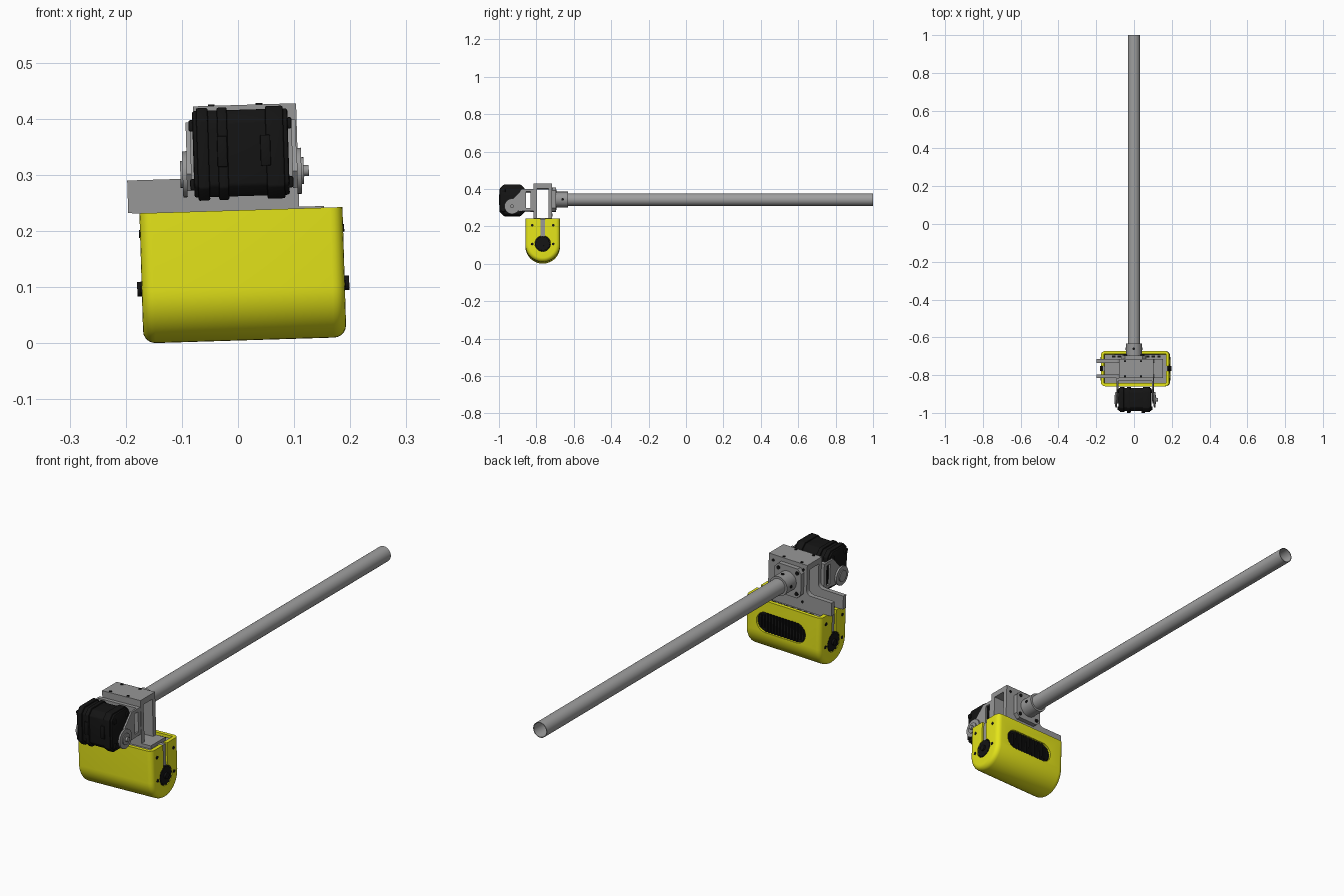
import bpy, bmesh, math
from mathutils import Matrix, Vector

if "Cube" in bpy.data.objects:
    bpy.data.objects.remove(bpy.data.objects["Cube"])

def material(name, c):
    m = bpy.data.materials.new(name)
    m.diffuse_color = (*c, 1)
    m.use_nodes = True
    m.node_tree.nodes["Principled BSDF"].inputs["Base Color"].default_value = m.diffuse_color
    return m

YELLOW = material("yellow paint", (0.78, 0.78, 0.01))
GRAY = material("gray metal", (0.31, 0.31, 0.31))
TUBE = material("tube gray", (0.35, 0.35, 0.35))
BLACK = material("black plastic", (0.007, 0.007, 0.007))

YC = -0.766           # centre of the head along y
AXIS_Z = 0.343        # height of the tube axis
# whole tool is rolled slightly about the tube axis
ROLL = (Matrix.Translation((0, 0, AXIS_Z)) @ Matrix.Rotation(math.radians(-1.75), 4, 'Y')
        @ Matrix.Translation((0, 0, -AXIS_Z)))

def finish(name, bm, mat):
    bmesh.ops.recalc_face_normals(bm, faces=bm.faces)
    me = bpy.data.meshes.new(name)
    bm.to_mesh(me)
    bm.free()
    me.materials.append(mat)
    ob = bpy.data.objects.new(name, me)
    bpy.context.collection.objects.link(ob)
    ob.matrix_world = ROLL
    return ob

def prism_bm(pts, axis, a, b):
    """Extrude a 2D outline along an axis; outline is in the other two axes."""
    put = {'x': lambda p, t: (t, p[0], p[1]), 'y': lambda p, t: (p[0], t, p[1]),
           'z': lambda p, t: (p[0], p[1], t)}[axis]
    bm = bmesh.new()
    lo = [bm.verts.new(put(p, a)) for p in pts]
    hi = [bm.verts.new(put(p, b)) for p in pts]
    n = len(pts)
    bm.faces.new(lo)
    bm.faces.new(hi[::-1])
    for i in range(n):
        bm.faces.new((lo[i], hi[i], hi[(i + 1) % n], lo[(i + 1) % n]))
    return bm

def prism(name, pts, axis, a, b, mat, bevel=0, seg=2):
    bm = prism_bm(pts, axis, a, b)
    bmesh.ops.recalc_face_normals(bm, faces=bm.faces)
    if bevel:
        bmesh.ops.bevel(bm, geom=bm.edges[:], offset=bevel, segments=seg, profile=0.5, affect='EDGES')
    return finish(name, bm, mat)

def box(name, x0, x1, y0, y1, z0, z1, mat, bevel=0, seg=2):
    return prism(name, [(x0, y0), (x1, y0), (x1, y1), (x0, y1)], 'z', z0, z1, mat, bevel, seg)

def circle(cx, cy, r, n):
    return [(cx + r * math.cos(2 * math.pi * i / n), cy + r * math.sin(2 * math.pi * i / n)) for i in range(n)]

def disc(name, axis, c, r, a, b, mat, n=24):
    return prism(name, circle(c[0], c[1], r, n), axis, a, b, mat)

def arc(cx, cy, r, a0, a1, n):
    return [(cx + r * math.cos(math.radians(a0 + (a1 - a0) * i / n)),
             cy + r * math.sin(math.radians(a0 + (a1 - a0) * i / n))) for i in range(n + 1)]

def u_shape(half, bottom, top):
    return [(YC - half, top)] + arc(YC, bottom + half, half, 180, 360, 24) + [(YC + half, top)]

def stadium(cx, cz, half, r):
    return arc(cx + half - r, cz, r, -90, 90, 12) + arc(cx - half + r, cz, r, 90, 270, 12)

def cut(ob, cutters):
    bpy.context.view_layer.update()
    bpy.context.view_layer.objects.active = ob
    for c in cutters:
        m = ob.modifiers.new("cut", 'BOOLEAN')
        m.operation, m.solver, m.object = 'DIFFERENCE', 'EXACT', c
        bpy.ops.object.modifier_apply(modifier=m.name)
        bpy.data.objects.remove(c)

# --- yellow housing: U-shaped trough with rounded ends, keyhole slots and back window
X0, X1, TOP = -0.179, 0.183, 0.237
bm = prism_bm(u_shape(0.093, 0.005, TOP), 'x', X0, X1)
bmesh.ops.recalc_face_normals(bm, faces=bm.faces)
rim = [e for e in bm.edges if abs(e.verts[0].co.x - e.verts[1].co.x) < 1e-6
       and min(v.co.z for v in e.verts) < TOP - 1e-4]
bmesh.ops.bevel(bm, geom=rim, offset=0.022, segments=5, profile=0.5, affect='EDGES')
housing = finish("yellow_housing", bm, YELLOW)
cut(housing, [
    prism("cavity", u_shape(0.077, 0.022, 0.3), 'x', X0 + 0.017, X1 - 0.017, GRAY),
    box("slot", -0.3, 0.3, YC - 0.013, YC + 0.013, 0.1, 0.32, GRAY),
    disc("end_hole", 'x', (YC, 0.102), 0.042, -0.31, 0.31, GRAY, 32),
    prism("window_cut", stadium(0.01, 0.143, 0.118, 0.044), 'y', YC + 0.06, YC + 0.12, GRAY)])

# --- inside of the housing
prism("inner_core", u_shape(0.07, 0.03, 0.215), 'x', X0 + 0.025, X1 - 0.025, BLACK)
box("top_cover", X0 + 0.018, X1 - 0.018, YC - 0.076, YC + 0.076, 0.213, 0.226, GRAY)
prism("window_grille", stadium(0.01, 0.143, 0.119, 0.045), 'y', YC + 0.066, YC + 0.083, BLACK)
for i in range(15):
    x = 0.01 + (i - 7) * 0.0145
    h = 0.042 if abs(i - 7) < 6 else 0.028
    box("grille_rib", x - 0.004, x + 0.004, YC + 0.08, YC + 0.089, 0.143 - h, 0.143 + h, BLACK)
for i in range(9):
    x = -0.12 + i * 0.03
    box("cover_vent", x, x + 0.018, YC + 0.06, YC + 0.07, 0.224, 0.229, BLACK)

# --- end caps, slot fillers and screws on both ends
for s, xe in ((-1, X0), (1, X1)):
    gear = [(YC + r * math.cos(a), 0.102 + r * math.sin(a)) for i in range(48)
            for r, a in [(0.041 if i % 4 < 2 else 0.036, i * math.pi / 24)]]
    prism("end_gear", gear, 'x', xe - s * 0.03, xe, BLACK)
    disc("end_knob", 'x', (YC, 0.102), 0.013, xe - s * 0.01, xe + s * 0.008, BLACK, 16)
    box("slot_filler", *sorted((xe - s * 0.03, xe - s * 0.008)), YC - 0.013, YC + 0.013, 0.14, 0.232, GRAY)
    for dy in (-0.056, 0.056):
        for z in (0.1, 0.2):
            disc("end_screw", 'x', (YC + dy, z), 0.007, xe - s * 0.005, xe + s * 0.002, BLACK, 12)

# --- gray bracket: two L-shaped walls joined by a top plate and a base plate
wall = ([(0.106, 0.232), (0.106, 0.424), (-0.078, 0.424), (-0.078, 0.318)]
        + arc(-0.1, 0.318, 0.022, 0, -90, 6) + [(-0.199, 0.296), (-0.199, 0.238)]
        + [(-0.12, 0.232)])
for y in (-0.050, 0.030):
    prism("bracket_wall", wall, 'y', YC + y, YC + y + 0.02, GRAY)
box("bracket_top", -0.078, 0.106, YC - 0.05, YC + 0.05, 0.4, 0.4245, GRAY)
box("bracket_base", -0.16, 0.15, YC - 0.05, YC + 0.05, 0.222, 0.24, GRAY)
for x in (-0.045, 0.04):
    for dy in (-0.04, 0.04):
        disc("top_screw", 'z', (x, YC + dy), 0.006, 0.42, 0.427, BLACK, 12)
for x in (-0.06, 0.085):
    for z in (0.26, 0.40):
        disc("wall_screw", 'y', (x, z), 0.006, YC + 0.045, YC + 0.052, BLACK, 12)

# --- tube flange, collar and long hollow tube
f, c = 0.064, 0.018
octo = [(f, AXIS_Z - f + c), (f, AXIS_Z + f - c), (f - c, AXIS_Z + f), (c - f, AXIS_Z + f),
        (-f, AXIS_Z + f - c), (-f, AXIS_Z - f + c), (c - f, AXIS_Z - f), (f - c, AXIS_Z - f)]
prism("tube_flange", octo, 'y', YC + 0.05, YC + 0.07, GRAY)
disc("tube_collar", 'y', (0, AXIS_Z), 0.042, YC + 0.065, -0.632, GRAY, 40)
for sx in (-1, 1):
    for sz in (-1, 1):
        disc("flange_bolt", 'y', (sx * 0.045, AXIS_Z + sz * 0.045), 0.008, YC + 0.065, YC + 0.074, BLACK, 12)
disc("collar_screw", 'z', (0, -0.66), 0.007, AXIS_Z + 0.035, AXIS_Z + 0.044, BLACK, 12)
for s in (-1, 1):
    disc("collar_side_screw", 'x', (-0.66, AXIS_Z), 0.007, s * 0.035, s * 0.044, BLACK, 12)
tube = disc("long_tube", 'y', (0, AXIS_Z), 0.033, -0.70, 1.0, TUBE, 40)
cut(tube, [disc("tube_bore", 'y', (0, AXIS_Z), 0.030, -0.63, 1.1, TUBE, 40)])

# --- hinge bracket holding the front motor
HY, HZ = -0.93, 0.304
box("hinge_back_plate", -0.092, 0.104, -0.832, YC - 0.048, 0.28, 0.396, GRAY)
for s, xa, xb in ((-1, -0.092, -0.084), (1, 0.096, 0.104)):
    for z in (0.28, 0.382):
        box("hinge_bar", xa, xb, -0.87, -0.825, z, z + 0.014, GRAY)
    prism("hinge_arm", [(-0.856, 0.28), (-0.856, 0.396), (-0.875, 0.396), (HY, HZ + 0.035),
                        (HY - 0.02, HZ), (HY, HZ - 0.03)], 'x', xa, xb, GRAY)
    xo = xa if s < 0 else xb
    disc("hinge_disc", 'x', (HY, HZ), 0.041, xo, xo + s * 0.008, GRAY, 32)
    disc("hinge_hub", 'x', (HY, HZ), 0.024, xo, xo + s * 0.012, GRAY, 24)
    if s > 0:
        disc("hinge_pin", 'x', (HY, HZ), 0.010, xo, xo + 0.021, GRAY, 16)

# --- black motor: chamfered core with raised bands and corner lugs
def motor_outline(y0, y1, z0, z1, c):
    return [(y0 + c, z0), (y1 - c, z0), (y1, z0 + c), (y1, z1 - c),
            (y1 - c, z1), (y0 + c, z1), (y0, z1 - c), (y0, z0 + c)]

prism("motor_core", motor_outline(-0.99, -0.868, 0.262, 0.416, 0.02), 'x', -0.08, 0.09, BLACK, 0.004)
for xa, xb in ((-0.073, -0.052), (-0.036, -0.018), (0.05, 0.082)):
    prism("motor_band", motor_outline(-0.996, -0.862, 0.256, 0.421, 0.022), 'x', xa, xb, BLACK, 0.003)
for x in (-0.028, 0.049):
    box("motor_front_rib", x - 0.009, x + 0.009, -1.0, -0.985, 0.315, 0.37, BLACK, 0.002)
for x in (-0.079, 0.089):
    for z in (0.285, 0.39):
        for y in (-0.975, -0.885):
            box("motor_lug", x - 0.008, x + 0.008, y - 0.009, y + 0.009, z - 0.01, z + 0.01, BLACK, 0.003)

# --- smooth shading with crisp edges
bpy.ops.object.select_all(action='DESELECT')
for ob in bpy.context.scene.objects:
    ob.select_set(True)
    bpy.context.view_layer.objects.active = ob
bpy.ops.object.shade_smooth_by_angle(angle=math.radians(30))
